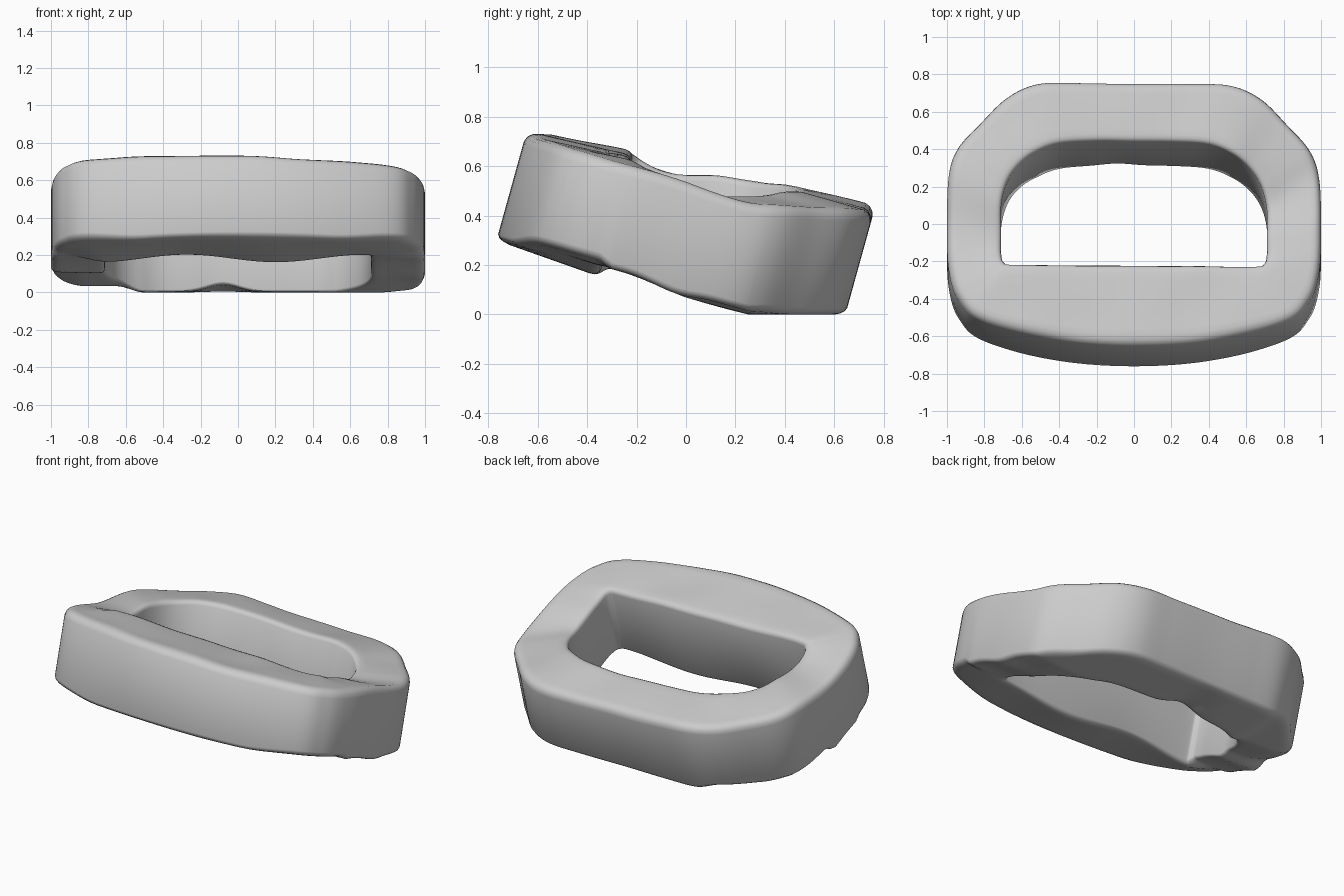
import bpy, bmesh, math
from mathutils import Vector, noise

cube = bpy.data.objects.get("Cube")
if cube:
    bpy.data.objects.remove(cube, do_unlink=True)

TILT = math.radians(15.5)
C, S = math.cos(TILT), math.sin(TILT)
STEPS = 8

# Matching outer and inner outlines, half of the ring, back centre to front centre
outer = [(0, .62), (.3, .622), (.52, .612), (.68, .54), (.82, .405), (.94, .27), (.99, .12),
         (1, -.15), (.99, -.4), (.935, -.57), (.8, -.69), (.4, -.79), (0, -.82)]
inner = [(0, .295), (.2, .295), (.4, .28), (.53, .23), (.62, .16), (.68, .07), (.71, -.05),
         (.71, -.2), (.71, -.31), (.695, -.365), (.64, -.38), (.35, -.38), (0, -.38)]
# Height of the worn rim along each half
rim_right = [.61, .60, .60, .59, .555, .525, .50, .515, .515, .52, .52, .53, .54]
rim_left = [.61, .615, .62, .61, .595, .59, .58, .54, .535, .545, .555, .555, .55]


def full_loop(half, left=None):
    """Close a half list into a loop, mirroring x."""
    if left:
        return [Vector((h, 0)) for h in half + left[-2:0:-1]]
    return [Vector(p) for p in half + [(-x, y) for x, y in half[-2:0:-1]]]


def smooth_loop(points):
    """Closed Catmull-Rom curve through the points."""
    out, n = [], len(points)
    for i in range(n):
        a, b, c, d = (points[(i + k) % n] for k in (-1, 0, 1, 2))
        for s in range(STEPS):
            t = s / STEPS
            out.append(.5 * (2 * b + (c - a) * t + (2 * a - 5 * b + 4 * c - d) * t * t
                             + (3 * b - a - 3 * c + d) * t ** 3))
    return out


outer_loop = smooth_loop(full_loop(outer))
inner_loop = smooth_loop(full_loop(inner))
rim_loop = smooth_loop(full_loop(rim_right, rim_left))

# Cross-section: (fraction from outer to inner, on top?, inset from that surface)
rise = [(0, .045), (.02, .022), (.06, .008), (.12, 0)]
flat = [(t / 10, 0) for t in (2, 3, 4, 5, 6, 7, 8, 9)]
fall = [(.95, .004), (.985, .012), (1, .028)]
over = [(t, True, d) for t, d in rise + flat + fall]
under = [(t, False, d * .6) for t, d in reversed(rise + flat + fall)]
section = over + under


def ripple(x, u, seed):
    return noise.noise(Vector((x * 3.2, u * 3.2, seed)))


def ramp(a, b, v):
    """Smooth step from 0 at a to 1 at b."""
    v = min(1, max(0, (v - a) / (b - a)))
    return v * v * (3 - 2 * v)


def underside(x, u, t):
    """Height of the worn bottom surface."""
    # Front bar, its outer edge rising towards the corners
    edge = .083 + .04 * ramp(.5, .92, abs(x))
    front = edge * (1 - t) + t * (.075 - .022 * math.cos(6.6 * (x - .2)))
    side = .065 + .035 * ramp(0, -.3, u) + .008 * ripple(x, u, 7.3)
    w = side + (front - side) * ramp(-.34, -.4, u)
    # Level where it rests on the ground, with a notch and a lifted corner
    lift = .045 * t * math.exp(-((x + .08) / .12) ** 2) * ramp(.1, .25, u)
    lift += .035 * ramp(-.5, -.65, x) * ramp(-.12, -.02, u)
    lift += .03 * ramp(-.82, -.98, x) * ramp(-.12, -.02, u)
    lift += .015 * ramp(.75, .95, x) * ramp(-.1, .1, u)
    return max(w, u * S / C) + lift


bm = bmesh.new()
rings = []
for po, pi, rim in zip(outer_loop, inner_loop, rim_loop):
    ring = []
    for t, top, inset in section:
        p = po.lerp(pi, t)
        x, u = p.x, p.y
        if top:
            # Front bar swells slightly towards the opening
            swell = .02 * t * ramp(-.25, -.4, u)
            w = rim.x - inset + swell + .012 * ripple(x, u, 1.5)
        else:
            w = underside(x, u, t) + inset
        ring.append(bm.verts.new((x, u * C + w * S, -u * S + w * C)))
    rings.append(ring)

n, m = len(rings), len(section)
for i in range(n):
    a, b = rings[i], rings[(i + 1) % n]
    for j in range(m):
        k = (j + 1) % m
        bm.faces.new((a[j], b[j], b[k], a[k]))
bmesh.ops.recalc_face_normals(bm, faces=bm.faces)

mesh = bpy.data.meshes.new("ring_body")
bm.to_mesh(mesh)
bm.free()
ring_body = bpy.data.objects.new("ring_body", mesh)
bpy.context.collection.objects.link(ring_body)

# Plain grey material
grey = bpy.data.materials.new("light_grey")
grey.use_nodes = True
colour = (.6, .6, .6, 1)
grey.diffuse_color = colour
grey.node_tree.nodes["Principled BSDF"].inputs["Base Color"].default_value = colour
mesh.materials.append(grey)

bpy.ops.object.select_all(action='DESELECT')
ring_body.select_set(True)
bpy.context.view_layer.objects.active = ring_body
bpy.ops.object.shade_smooth_by_angle(angle=math.radians(50))
